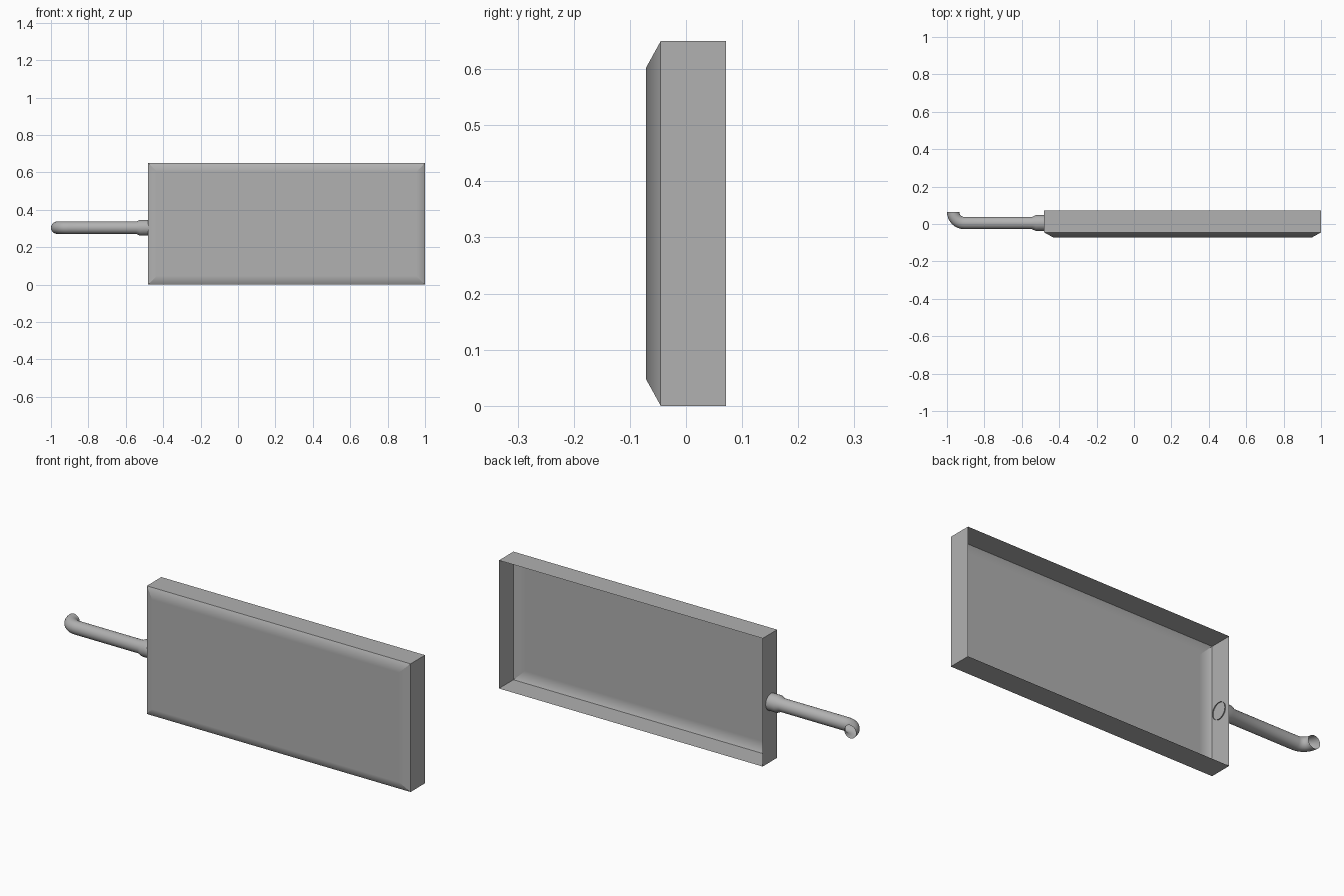
import bpy, bmesh, math
from mathutils import Vector

if "Cube" in bpy.data.objects:
    bpy.data.objects.remove(bpy.data.objects["Cube"])

GREY = bpy.data.materials.new("dark_grey_metal")
GREY.diffuse_color = (0.44, 0.44, 0.44, 1)
GREY.use_nodes = True
GREY.node_tree.nodes["Principled BSDF"].inputs["Base Color"].default_value = GREY.diffuse_color


def finish(bm, name, angle):
    bmesh.ops.recalc_face_normals(bm, faces=bm.faces)
    mesh = bpy.data.meshes.new(name)
    bm.to_mesh(mesh)
    bm.free()
    mesh.materials.append(GREY)
    obj = bpy.data.objects.new(name, mesh)
    bpy.context.collection.objects.link(obj)
    bpy.context.view_layer.objects.active = obj
    obj.select_set(True)
    bpy.ops.object.shade_smooth_by_angle(angle=math.radians(angle))
    obj.select_set(False)
    return obj


def skin(bm, rings):
    # Bridge consecutive closed rings of equal length with quads
    for a, b in zip(rings, rings[1:]):
        n = len(a)
        for i in range(n):
            bm.faces.new((a[i], a[(i + 1) % n], b[(i + 1) % n], b[i]))


# Thin-walled tray, open at the back, with a softly shaded chamfered front
X0, X1, Z0, Z1 = -0.48, 1.0, 0.0, 0.65
bm = bmesh.new()
rings = []
for y, inset in ((0.071, 0), (-0.045, 0), (-0.071, 0.047)):
    corners = ((X0 + inset, Z0 + inset), (X1 - inset, Z0 + inset),
               (X1 - inset, Z1 - inset), (X0 + inset, Z1 - inset))
    rings.append([bm.verts.new((x, y, z)) for x, z in corners])
skin(bm, rings)
bm.faces.new(rings[-1])
tray = finish(bm, "tray_shell", 30)

# Large front panel keeps its flat shading; only the chamfer blends
weighted = tray.modifiers.new("weighted_normals", 'WEIGHTED_NORMAL')
weighted.keep_sharp = True
weighted.weight = 100

# Drain pipe: collar, straight run, then a quarter bend toward the back
CY, CZ, R, RC, BEND = 0.005, 0.304, 0.033, 0.042, 0.06
path = [(-0.475, CY, RC, 0), (-0.525, CY, RC, 0), (-0.545, CY, R, 0)]
BX = -0.967 + BEND
for k in range(9):
    a = math.pi / 2 * k / 8
    path.append((BX - BEND * math.sin(a), CY + BEND * (1 - math.cos(a)), R, a))
bm = bmesh.new()
rings = []
SIDES = 32
for x, y, r, a in path:
    side = Vector((math.sin(a), math.cos(a), 0))
    ring = []
    for i in range(SIDES):
        t = 2 * math.pi * i / SIDES
        p = Vector((x, y, CZ)) + side * r * math.cos(t) + Vector((0, 0, r * math.sin(t)))
        ring.append(bm.verts.new(p))
    rings.append(ring)
skin(bm, rings)
finish(bm, "drain_pipe", 35)
